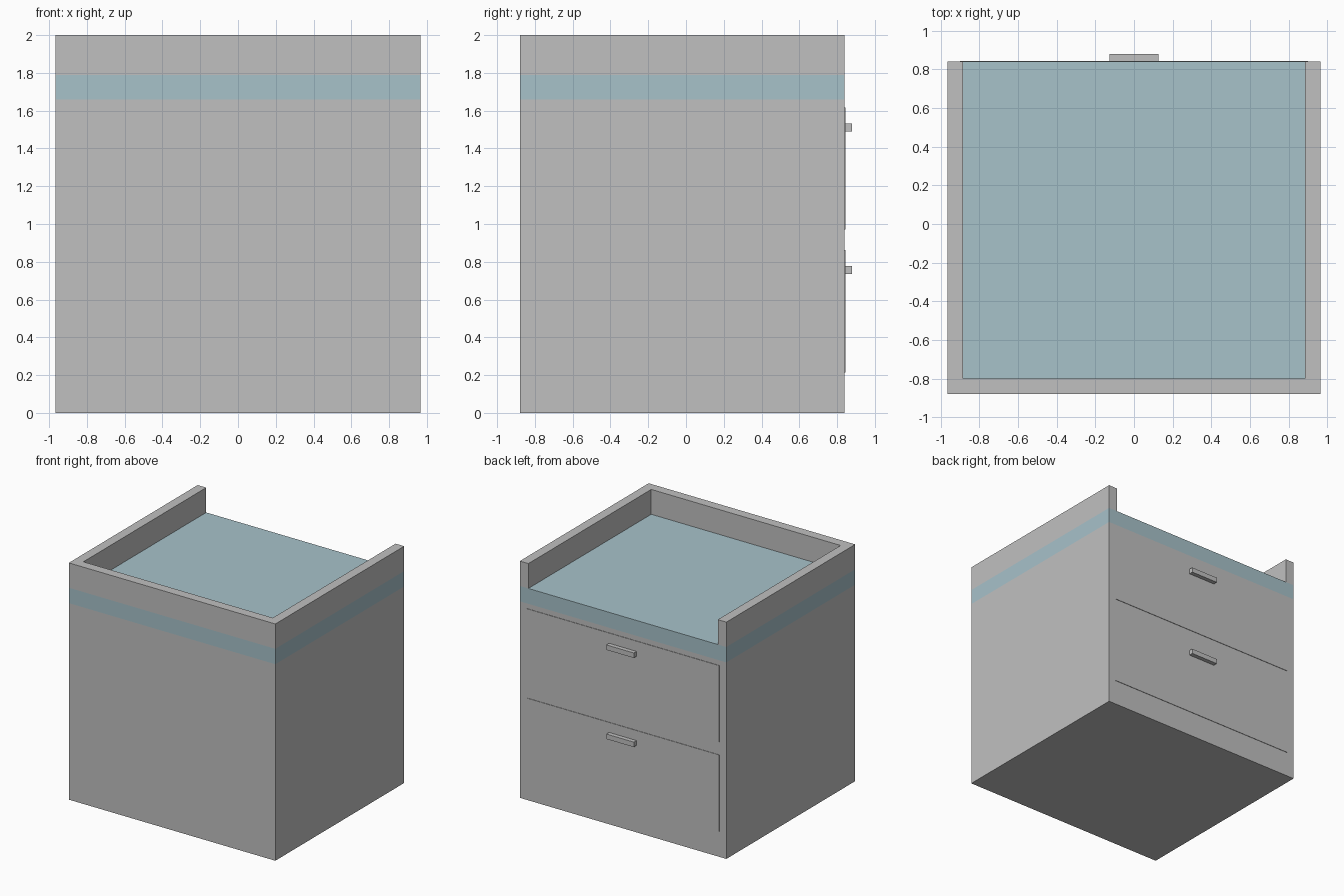
import bpy, bmesh

if "Cube" in bpy.data.objects:
    bpy.data.objects.remove(bpy.data.objects["Cube"])


def material(name, rgb):
    m = bpy.data.materials.new(name)
    m.diffuse_color = (*rgb, 1.0)
    m.use_nodes = True
    m.node_tree.nodes["Principled BSDF"].inputs["Base Color"].default_value = m.diffuse_color
    return m


GREY = material("light grey", (0.53, 0.53, 0.53))
BLUE = material("pale blue", (0.39, 0.54, 0.59))

# Cabinet dimensions
W, FRONT, BACK = 0.965, -0.88, 0.84
INNER_W, INNER_FRONT = 0.885, -0.80
BAND_LOW, BAND_HIGH, TOP = 1.66, 1.79, 2.0


def prism(name, outline, z0, z1, mat, bottom=False, top=False):
    """Extrude a counter-clockwise outline from z0 to z1, with optional caps."""
    bm = bmesh.new()
    low = [bm.verts.new((x, y, z0)) for x, y in outline]
    high = [bm.verts.new((x, y, z1)) for x, y in outline]
    n = len(outline)
    for i in range(n):
        j = (i + 1) % n
        bm.faces.new((low[i], low[j], high[j], high[i]))
    if bottom:
        bm.faces.new(low[::-1])
    if top:
        bm.faces.new(high)
    mesh = bpy.data.meshes.new(name)
    bm.to_mesh(mesh)
    bm.free()
    mesh.materials.append(mat)
    obj = bpy.data.objects.new(name, mesh)
    bpy.context.collection.objects.link(obj)
    return obj


def rect(half_width, y0, y1):
    return [(-half_width, y0), (half_width, y0), (half_width, y1), (-half_width, y1)]


# Carcass and the flush blue worktop band
prism("carcass", rect(W, FRONT, BACK), 0, BAND_LOW, GREY, bottom=True)
prism("worktop", rect(W, FRONT, BACK), BAND_LOW, BAND_HIGH, BLUE, top=True)

# Raised U-shaped rim, open at the drawer side
rim = [(-W, FRONT), (W, FRONT), (W, BACK), (INNER_W, BACK),
       (INNER_W, INNER_FRONT), (-INNER_W, INNER_FRONT),
       (-INNER_W, BACK), (-W, BACK)]
prism("rim", rim, BAND_HIGH, TOP, GREY, top=True)

# Two thin drawer fronts with bar handles
for level, z0, z1, handle_z in (("lower", 0.215, 0.862, 0.757),
                                ("upper", 0.97, 1.617, 1.51)):
    prism(level + "_drawer_front", rect(0.90, BACK, BACK + 0.004),
          z0, z1, GREY, bottom=True, top=True)
    prism(level + "_handle", rect(0.128, BACK + 0.004, 0.88),
          handle_z - 0.021, handle_z + 0.021, GREY, bottom=True, top=True)
